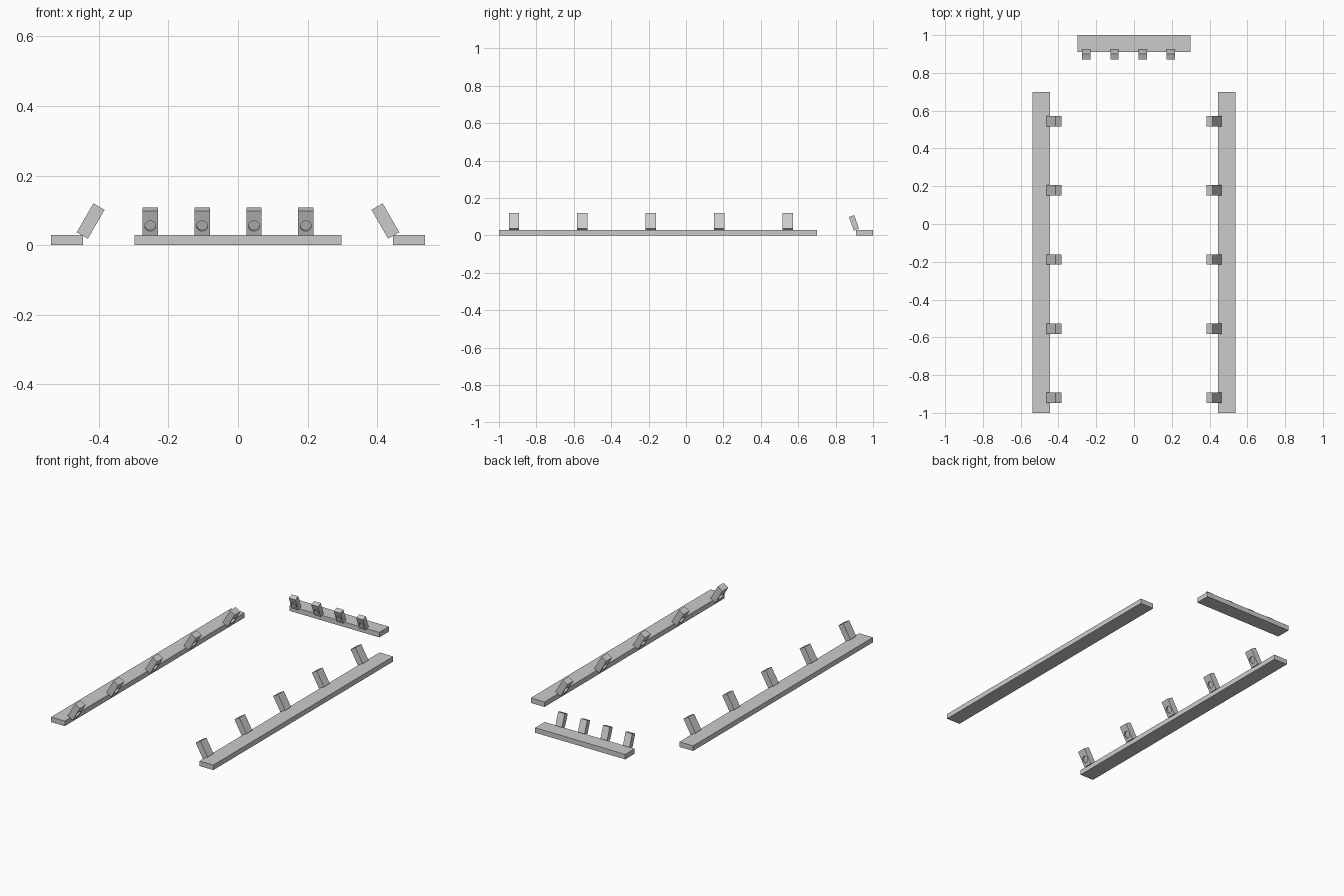
import bpy, bmesh
from math import radians
from mathutils import Matrix, Vector

if "Cube" in bpy.data.objects:
    bpy.data.objects.remove(bpy.data.objects["Cube"])


def box_mesh(name, size):
    bm = bmesh.new()
    bmesh.ops.create_cube(bm, size=1, matrix=Matrix.Diagonal((*size, 1)))
    me = bpy.data.meshes.new(name)
    bm.to_mesh(me)
    bm.free()
    return me


def add(name, me, matrix):
    ob = bpy.data.objects.new(name, me)
    bpy.context.collection.objects.link(ob)
    ob.matrix_world = matrix
    return ob


def rail(name, x0, x1, y0, y1):
    add(name, box_mesh(name, (x1 - x0, y1 - y0, 0.03)),
        Matrix.Translation(((x0 + x1) / 2, (y0 + y1) / 2, 0.015)))


# lamp block facing +x with a shallow round recess
T, W, L = 0.037, 0.055, 0.096


def lamp_mesh():
    block = add("lamp_block", box_mesh("lamp_block", (T, W, L)), Matrix())
    bm = bmesh.new()
    bmesh.ops.create_cone(bm, cap_ends=True, segments=24, radius1=0.0195, radius2=0.0195,
                          depth=0.02, matrix=Matrix.Translation((T / 2, 0, -0.01))
                          @ Matrix.Rotation(radians(90), 4, 'Y'))
    cut_me = bpy.data.meshes.new("cutter")
    bm.to_mesh(cut_me)
    bm.free()
    cutter = add("cutter", cut_me, Matrix())
    cutter.hide_render = True
    mod = block.modifiers.new("recess", 'BOOLEAN')
    mod.operation, mod.solver, mod.object = 'DIFFERENCE', 'EXACT', cutter
    bpy.context.view_layer.update()
    me = bpy.data.meshes.new_from_object(block.evaluated_get(bpy.context.evaluated_depsgraph_get()))
    me.name = "lamp"
    for ob in (block, cutter):
        bpy.data.objects.remove(ob)
    return me


def lamp(name, me, pos, heading, tilt, scale=1):
    add(name, me, Matrix.Translation(pos) @ Matrix.Rotation(radians(heading), 4, 'Z')
        @ Matrix.Rotation(radians(tilt), 4, 'Y') @ Matrix.Scale(scale, 4))


# rails
rail("left_rail", -0.537, -0.446, -1, 0.70)
rail("right_rail", 0.446, 0.537, -1, 0.70)
rail("back_rail", -0.298, 0.298, 0.91, 1)

# lamps leaning inward along each rail
me = lamp_mesh()
for i in range(5):
    y = -0.92 + 0.366 * i
    lamp("left_lamp", me, (-0.4235, y, 0.0695), 0, 30)
    lamp("right_lamp", me, (0.4235, y, 0.0695), 180, 30)
for i in range(4):
    lamp("back_lamp", me, (-0.252 + 0.149 * i, 0.898, 0.0675), -90, 20, 0.8)
